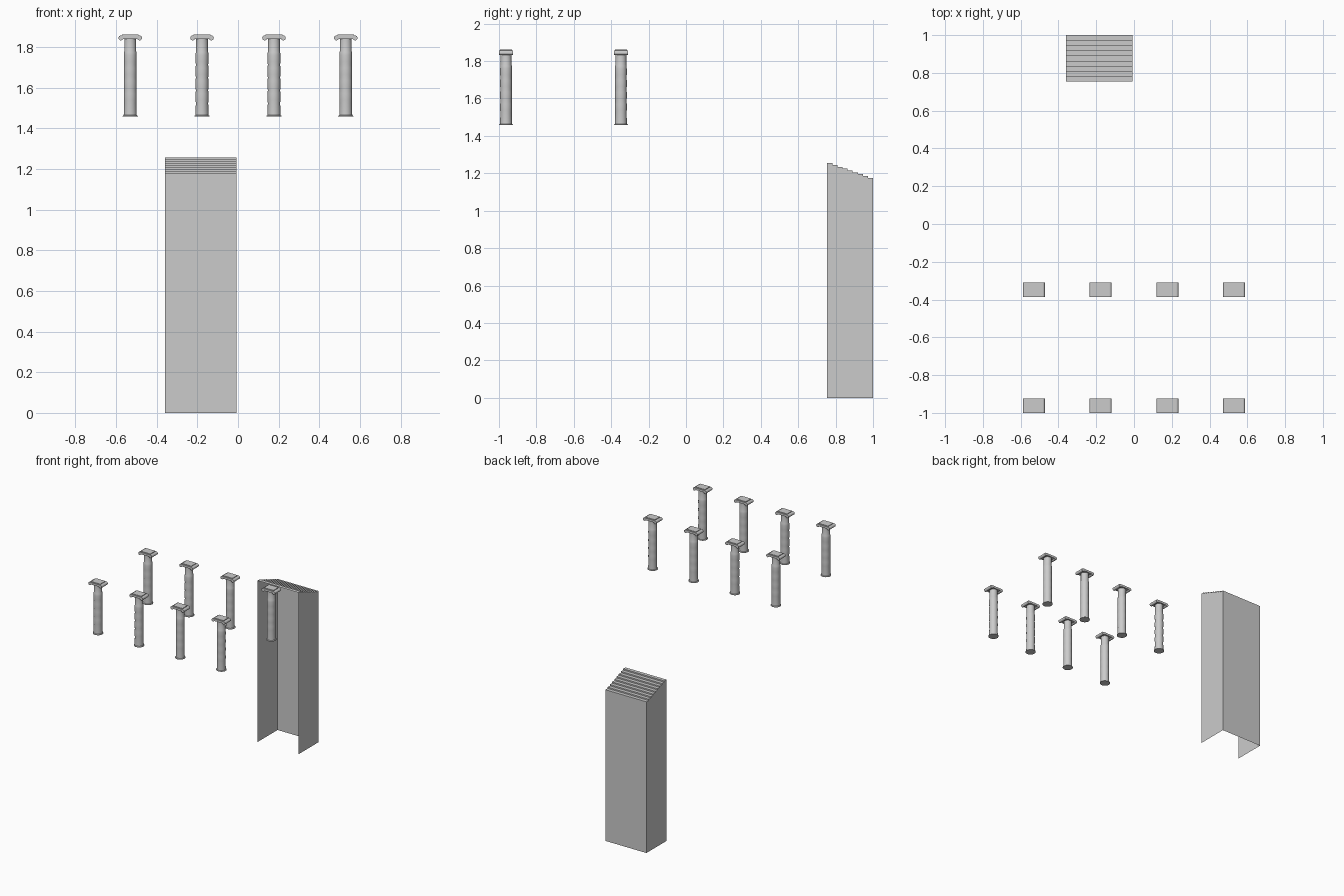
import bpy, bmesh, math
from mathutils import Matrix

if "Cube" in bpy.data.objects:
    bpy.data.objects.remove(bpy.data.objects["Cube"])


def finish(name, bm, smooth=False):
    bmesh.ops.recalc_face_normals(bm, faces=bm.faces)
    mesh = bpy.data.meshes.new(name)
    bm.to_mesh(mesh)
    bm.free()
    obj = bpy.data.objects.new(name, mesh)
    bpy.context.collection.objects.link(obj)
    if smooth:
        bpy.ops.object.select_all(action='DESELECT')
        obj.select_set(True)
        bpy.context.view_layer.objects.active = obj
        bpy.ops.object.shade_smooth_by_angle(angle=math.radians(35))
    return obj


def lathe(name, profile, sides=24):
    bm = bmesh.new()
    rings = []
    for r, z in profile:
        rings.append([bm.verts.new((r * math.cos(i * math.tau / sides),
                                    r * math.sin(i * math.tau / sides), z))
                      for i in range(sides)])
    for a, b in zip(rings, rings[1:]):
        for i in range(sides):
            j = (i + 1) % sides
            bm.faces.new((a[i], a[j], b[j], b[i]))
    bm.faces.new(rings[0][::-1])
    bm.faces.new(rings[-1])
    return finish(name, bm, True)


def add_box(bm, sx, sy, z0, z1):
    bmesh.ops.create_cube(bm, size=1, matrix=Matrix.Translation((0, 0, (z0 + z1) / 2))
                          @ Matrix.Diagonal((sx, sy, z1 - z0, 1)))


# Column shaft: flared foot, four slightly bulging drums, plain neck
profile = [(0.037, 0), (0.037, 0.004), (0.032, 0.007), (0.0305, 0.066)]
for k in range(4):
    z = 0.066 + 0.063 * k
    profile += [(0.0305 + 0.0012 * math.sin(math.pi * t / 4), z + 0.063 * t / 4)
                for t in range(1, 5)]
profile += [(0.029, 0.322), (0.029, 0.384)]
shaft = lathe("column_shaft", profile)

# Column capital: scroll rolls at both ends, connecting slab and top plate
bm = bmesh.new()
for side in (-1, 1):
    bmesh.ops.create_cone(bm, cap_ends=True, segments=16, radius1=0.012, radius2=0.012, depth=0.075,
                          matrix=Matrix.Translation((side * 0.046, 0, 0.387))
                          @ Matrix.Rotation(math.pi / 2, 4, 'X'))
add_box(bm, 0.092, 0.075, 0.383, 0.399)
add_box(bm, 0.082, 0.063, 0.399, 0.404)
capital = finish("column_capital", bm, True)

# Two rows of four columns
first = True
for y in (-0.962, -0.348):
    for x in (-0.53, -0.177, 0.177, 0.53):
        for part in (shaft, capital):
            obj = part
            if not first:
                obj = bpy.data.objects.new(part.name, part.data)
                bpy.context.collection.objects.link(obj)
            obj.location = (x, y, 1.457)
        first = False

# Stair shell: side walls, back wall and stepped top, open at front and bottom
X0, X1, Y0, Y1, TOP, STEPS = -0.36, -0.007, 0.755, 1.0, 1.255, 9
edge = []
for k in range(STEPS):
    z = TOP - 0.01 * k
    edge += [(Y0 + (Y1 - Y0) * k / STEPS, z), (Y0 + (Y1 - Y0) * (k + 1) / STEPS, z)]
edge.append((Y1, 0))
bm = bmesh.new()
left, right = ([bm.verts.new((x, y, z)) for y, z in edge] for x in (X0, X1))
for i in range(len(edge) - 1):
    bm.faces.new((left[i], right[i], right[i + 1], left[i + 1]))
for x, side in ((X0, left), (X1, right)):
    bm.faces.new(side + [bm.verts.new((x, Y0, 0))])
finish("stair_shell", bm)
